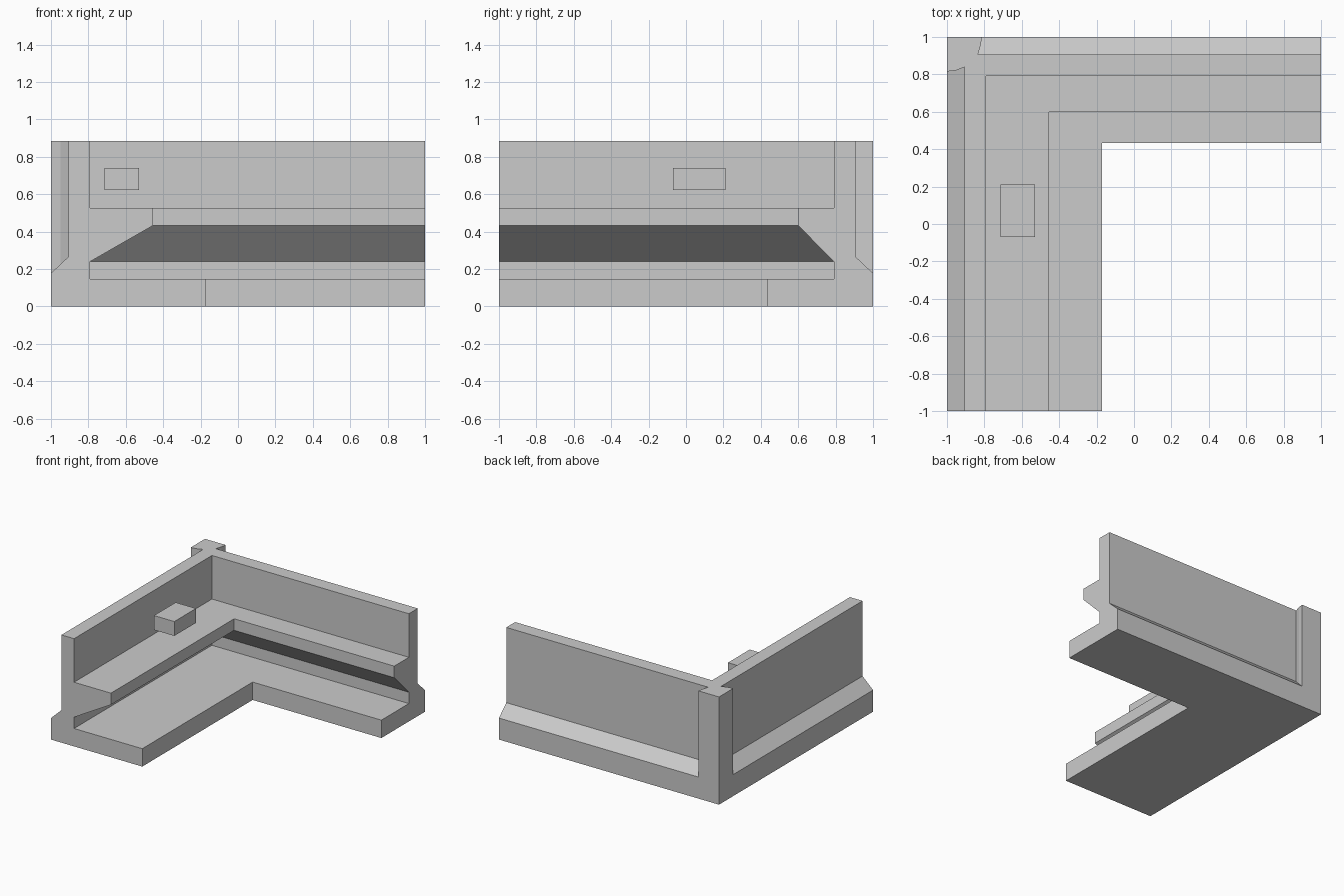
import bpy, bmesh

cube = bpy.data.objects.get("Cube")
if cube:
    bpy.data.objects.remove(cube, do_unlink=True)

grey = bpy.data.materials.new("plain grey")
grey.use_nodes = True
grey.diffuse_color = (0.6, 0.6, 0.6, 1)
grey.node_tree.nodes["Principled BSDF"].inputs["Base Color"].default_value = (0.6, 0.6, 0.6, 1)


def make_object(name, bm):
    bmesh.ops.recalc_face_normals(bm, faces=bm.faces)
    mesh = bpy.data.meshes.new(name)
    bm.to_mesh(mesh)
    bm.free()
    mesh.materials.append(grey)
    obj = bpy.data.objects.new(name, mesh)
    bpy.context.collection.objects.link(obj)
    return obj


def loft(name, rings):
    """Join matching closed rings of points and cap both ends."""
    bm = bmesh.new()
    loops = [[bm.verts.new(p) for p in ring] for ring in rings]
    n = len(loops[0])
    for a, b in zip(loops, loops[1:]):
        for i in range(n):
            j = (i + 1) % n
            bm.faces.new((a[i], a[j], b[j], b[i]))
    bm.faces.new(loops[0])
    bm.faces.new(loops[-1])
    return make_object(name, bm)


# Wall section: x on the side arm, y on the back arm, height
outer, wall_out, wall_in = (-1, 1), (-0.905, 0.905), (-0.79, 0.79)
ledge, base = (-0.455, 0.6), (-0.17, 0.433)
section = [(outer, 0), (base, 0), (base, 0.147), (wall_in, 0.147),
           (wall_in, 0.24), (ledge, 0.432), (ledge, 0.527), (wall_in, 0.527),
           (wall_in, 0.885), (wall_out, 0.885), (wall_out, 0.267), (outer, 0.177)]

# Corner wall: front end, mitred corner, right end
wall = loft("corner_wall", [
    [(x, -1, z) for (x, y), z in section],
    [(x, y, z) for (x, y), z in section],
    [(1, y, z) for (x, y), z in section]])

# Corner pillar with slightly bowed sides, merged into the wall
outline = [(-1, 1), (-1, 0.815), (-0.95, 0.822), (-0.905, 0.84),
           (-0.835, 0.905), (-0.82, 0.955), (-0.813, 1)]
pillar = loft("corner_pillar", [[(x, y, z) for x, y in outline] for z in (0.1, 0.885)])
pillar.hide_render = True
union = wall.modifiers.new("pillar union", "BOOLEAN")
union.operation = "UNION"
union.solver = "EXACT"
union.object = pillar
bpy.context.view_layer.objects.active = wall
bpy.ops.object.modifier_apply(modifier=union.name)
bpy.data.objects.remove(pillar, do_unlink=True)

# Small block above the ledge
loft("small_block", [
    [(x, y, z) for x, y in ((-0.715, -0.07), (-0.53, -0.07), (-0.53, 0.212), (-0.715, 0.212))]
    for z in (0.622, 0.74)])
